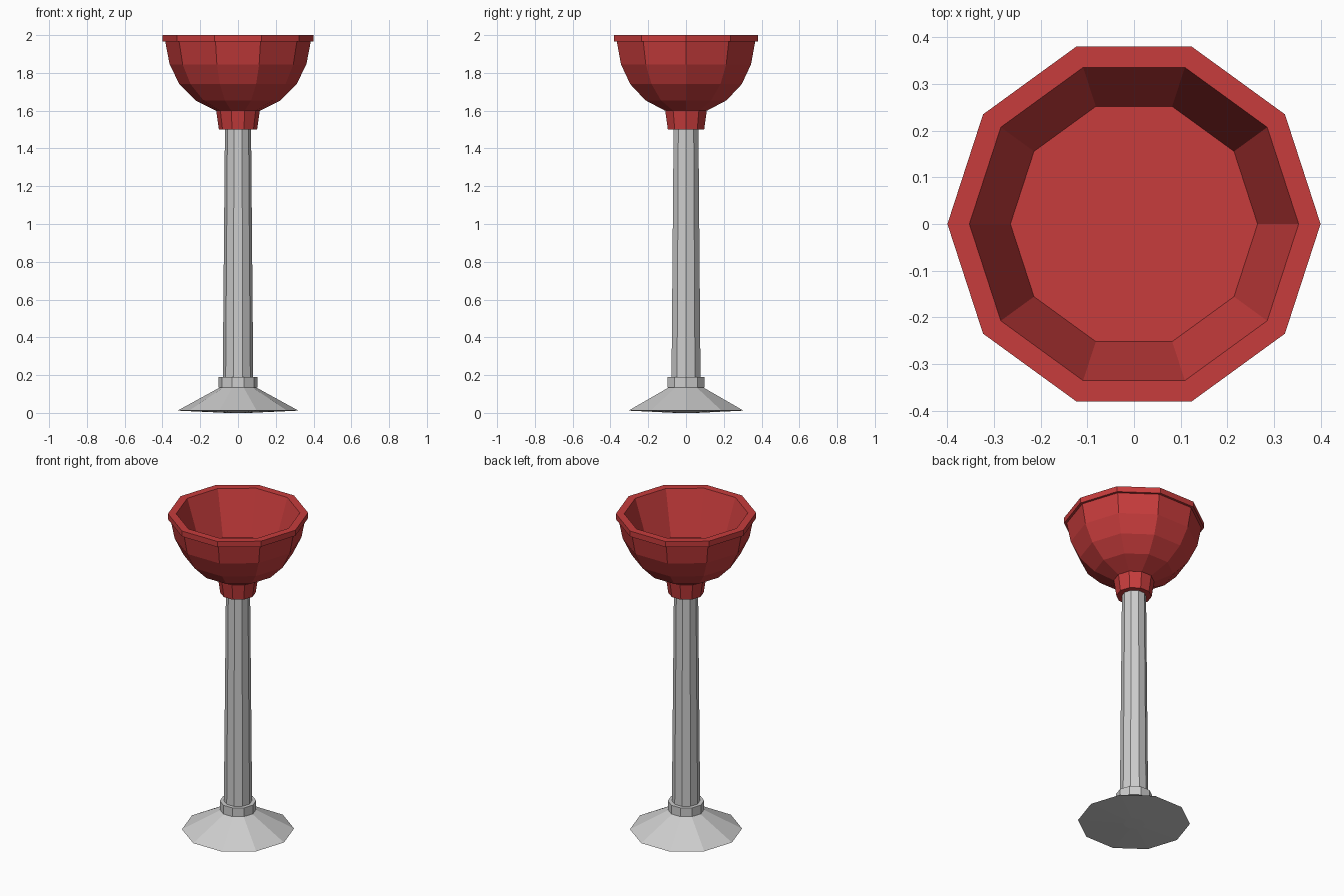
import bpy, bmesh, math

if "Cube" in bpy.data.objects:
    bpy.data.objects.remove(bpy.data.objects["Cube"])

SIDES = 10


def material(name, color):
    m = bpy.data.materials.new(name)
    m.diffuse_color = (*color, 1)
    m.use_nodes = True
    m.node_tree.nodes["Principled BSDF"].inputs["Base Color"].default_value = m.diffuse_color
    return m


red = material("red", (0.57, 0.045, 0.045))
grey = material("light_grey", (0.61, 0.61, 0.61))


def lathe(name, profile, mat):
    """Closed ten-sided solid from (radius, height) rings, capped at both ends."""
    bm = bmesh.new()
    rings = []
    for r, z in profile:
        rings.append([bm.verts.new((r * math.cos(a), r * math.sin(a), z))
                      for a in (2 * math.pi * i / SIDES for i in range(SIDES))])
    for lo, hi in zip(rings, rings[1:]):
        for i in range(SIDES):
            j = (i + 1) % SIDES
            bm.faces.new((lo[i], lo[j], hi[j], hi[i]))
    bm.faces.new(rings[0][::-1])
    bm.faces.new(rings[-1])
    bmesh.ops.recalc_face_normals(bm, faces=bm.faces)
    me = bpy.data.meshes.new(name)
    bm.to_mesh(me)
    bm.free()
    me.materials.append(mat)
    ob = bpy.data.objects.new(name, me)
    bpy.context.collection.objects.link(ob)
    return ob


# Flared foot
lathe("foot", [(0.06, 0), (0.32, 0.012), (0.09, 0.138)], grey)
# Collar where the pole meets the foot
lathe("collar", [(0.104, 0.135), (0.104, 0.19)], grey)
# Tapered pole
lathe("pole", [(0.081, 0.15), (0.069, 1.52)], grey)
# Neck under the bowl
lathe("neck", [(0.101, 1.5), (0.117, 1.61)], red)
# Bowl with rim and hollow inside
lathe("bowl", [(0.117, 1.6), (0.226, 1.655), (0.31, 1.74), (0.362, 1.845),
               (0.385, 1.965), (0.4, 1.965), (0.4, 2.0),
               (0.353, 2.0), (0.265, 1.73)], red)
